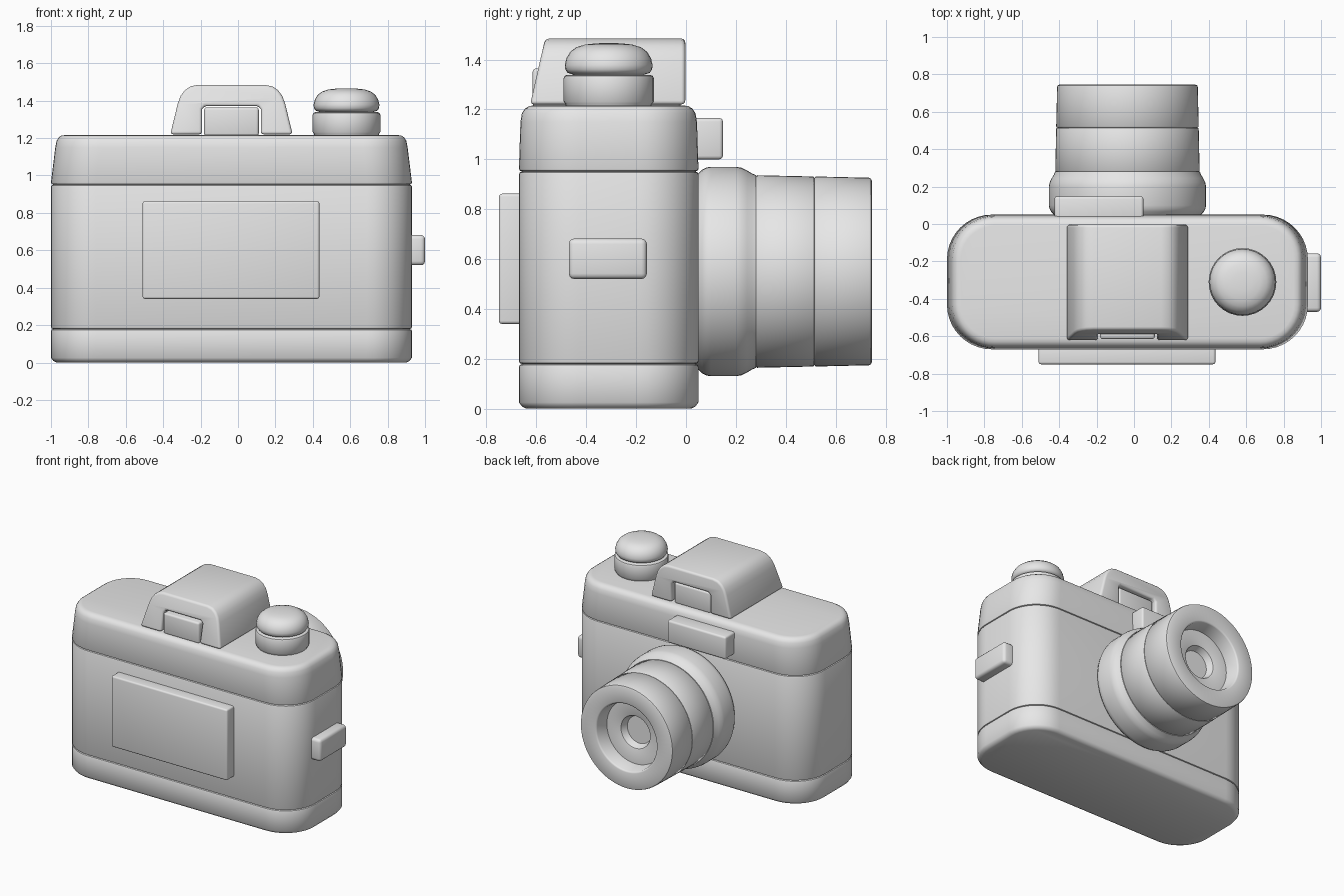
import bpy, bmesh, math
from mathutils import Vector

if "Cube" in bpy.data.objects:
    bpy.data.objects.remove(bpy.data.objects["Cube"])

grey = bpy.data.materials.new("light_grey")
grey.diffuse_color = (0.8, 0.8, 0.8, 1)
grey.use_nodes = True
grey.node_tree.nodes["Principled BSDF"].inputs["Base Color"].default_value = grey.diffuse_color
CX = -0.035  # centre line of body, hump and lens


def finish(name, bm, bevel=0.0, angle=35, segments=3):
    bmesh.ops.recalc_face_normals(bm, faces=bm.faces[:])
    if bevel:
        sharp = [e for e in bm.edges if e.calc_face_angle(0) > math.radians(angle)]
        bmesh.ops.bevel(bm, geom=sharp, offset=bevel, segments=segments,
                        profile=0.5, affect='EDGES', clamp_overlap=True)
    me = bpy.data.meshes.new(name)
    bm.to_mesh(me)
    bm.free()
    me.materials.append(grey)
    me.shade_smooth()
    me.set_sharp_from_angle(angle=math.radians(40))
    ob = bpy.data.objects.new(name, me)
    bpy.context.collection.objects.link(ob)
    return ob


def loft(rings):
    """Skin a list of equal-length closed rings and cap both ends."""
    bm = bmesh.new()
    vs = [[bm.verts.new(p) for p in ring] for ring in rings]
    n = len(vs[0])
    for a, b in zip(vs, vs[1:]):
        for i in range(n):
            j = (i + 1) % n
            bm.faces.new((a[i], a[j], b[j], b[i]))
    bm.faces.new(vs[0])
    bm.faces.new(vs[-1])
    return bm


def rounded_rect(z, ix, iy):
    """Body outline at height z, pulled in by ix and iy."""
    hx, hy, r = 0.965 - ix, 0.36 - iy, 0.24 - iy
    pts = []
    for k, (sx, sy) in enumerate([(1, 1), (-1, 1), (-1, -1), (1, -1)]):
        for s in range(11):
            a = math.pi / 2 * (k + s / 10)
            pts.append((CX + sx * (hx - r) + r * math.cos(a),
                        -0.31 + sy * (hy - r) + r * math.sin(a), z))
    return pts


def lathe(name, centre, axis, profile, n=48):
    """profile: (radius, distance along axis)"""
    c = Vector(centre)
    rings = []
    for r, h in profile:
        ring = []
        for i in range(n):
            a = 2 * math.pi * i / n
            u, v = r * math.cos(a), r * math.sin(a)
            ring.append(c + (Vector((u, h, v)) if axis == 'Y' else Vector((u, v, h))))
        rings.append(ring)
    return finish(name, loft(rings))


def box(name, lo, hi, bevel=0.015):
    ring = lambda z: [(lo[0], lo[1], z), (hi[0], lo[1], z),
                      (hi[0], hi[1], z), (lo[0], hi[1], z)]
    return finish(name, loft([ring(lo[2]), ring(hi[2])]), bevel)


# Body in three stacked shells: (height, x inset, y inset)
shells = {
    "body_base": [(0, .03, .03), (.008, .013, .013), (.025, 0, 0), (.168, 0, 0),
                  (.175, .003, .003), (.179, .012, .012)],
    "body_middle": [(.179, .012, .012), (.183, .003, .003), (.19, 0, 0),
                    (.94, 0, 0), (.947, .003, .003), (.951, .012, .012)],
    "body_top": [(.951, .012, .012), (.955, .003, .003), (.962, 0, 0),
                 (1.15, .023, .006), (1.185, .03, .012), (1.203, .041, .024),
                 (1.213, .056, .04), (1.216, .075, .06)],
}
for name, layers in shells.items():
    finish(name, loft([rounded_rect(*l) for l in layers]))

# Viewfinder hump: arched profile with a notch, sloping at the front
half = [(.157, 1.22), (.157, 1.355), (.142, 1.372)]
outer = [(.327, 1.22), (.287, 1.385), (.272, 1.425), (.25, 1.455),
         (.22, 1.476), (.18, 1.484)]
right = half[::-1] + outer
profile = right + [(-x, z) for x, z in right[::-1]]
back = [(CX + x, -0.003, z) for x, z in profile]
front = [(CX + x, -0.625 + 0.06 * (z - 1.22) / 0.264, z) for x, z in profile]
finish("viewfinder_hump", loft([front, back]), bevel=0.016, angle=42)
box("eyepiece", (CX - .146, -.615, 1.21), (CX + .146, -.02, 1.364), .014)

# Dial and shutter knob
lathe("dial_base", (0.58, -0.31, 0), 'Z',
      [(.17, 1.21), (.174, 1.222), (.181, 1.232), (.181, 1.325),
       (.177, 1.334), (.168, 1.338)], 32)
lathe("shutter_knob", (0.58, -0.31, 0), 'Z',
      [(.12, 1.33), (.15, 1.342), (.165, 1.347), (.174, 1.36), (.176, 1.378),
       (.170, 1.404), (.155, 1.43), (.13, 1.449), (.095, 1.46),
       (.05, 1.465), (.01, 1.466)], 32)

# Rear screen, front plate and side button
box("rear_screen", (-.51, -.75, .34), (.435, -.64, .862), .012)
box("front_plate", (-.425, .01, 1.0), (.05, .148, 1.165), .014)
box("side_button", (.88, -.47, .52), (1.0, -.157, .682), .022)

# Lens: mount ring, rear barrel, front barrel with stepped recess
lens = (CX, 0, 0.55)
lathe("lens_mount", lens, 'Y',
      [(.38, .03), (.395, .052), (.408, .065), (.417, .082), (.42, .1),
       (.42, .2), (.416, .222), (.405, .245), (.393, .265), (.387, .28), (.37, .282)], 64)
lathe("lens_barrel_rear", lens, 'Y',
      [(.37, .276), (.382, .28), (.386, .285), (.381, .509), (.378, .514), (.37, .515)], 64)
lathe("lens_barrel_front", lens, 'Y',
      [(.37, .514), (.377, .516), (.381, .521), (.376, .733), (.373, .741),
       (.364, .745), (.256, .745), (.248, .742), (.244, .735), (.232, .64),
       (.125, .64), (.119, .637), (.116, .63), (.1, .59), (.01, .59)], 64)
